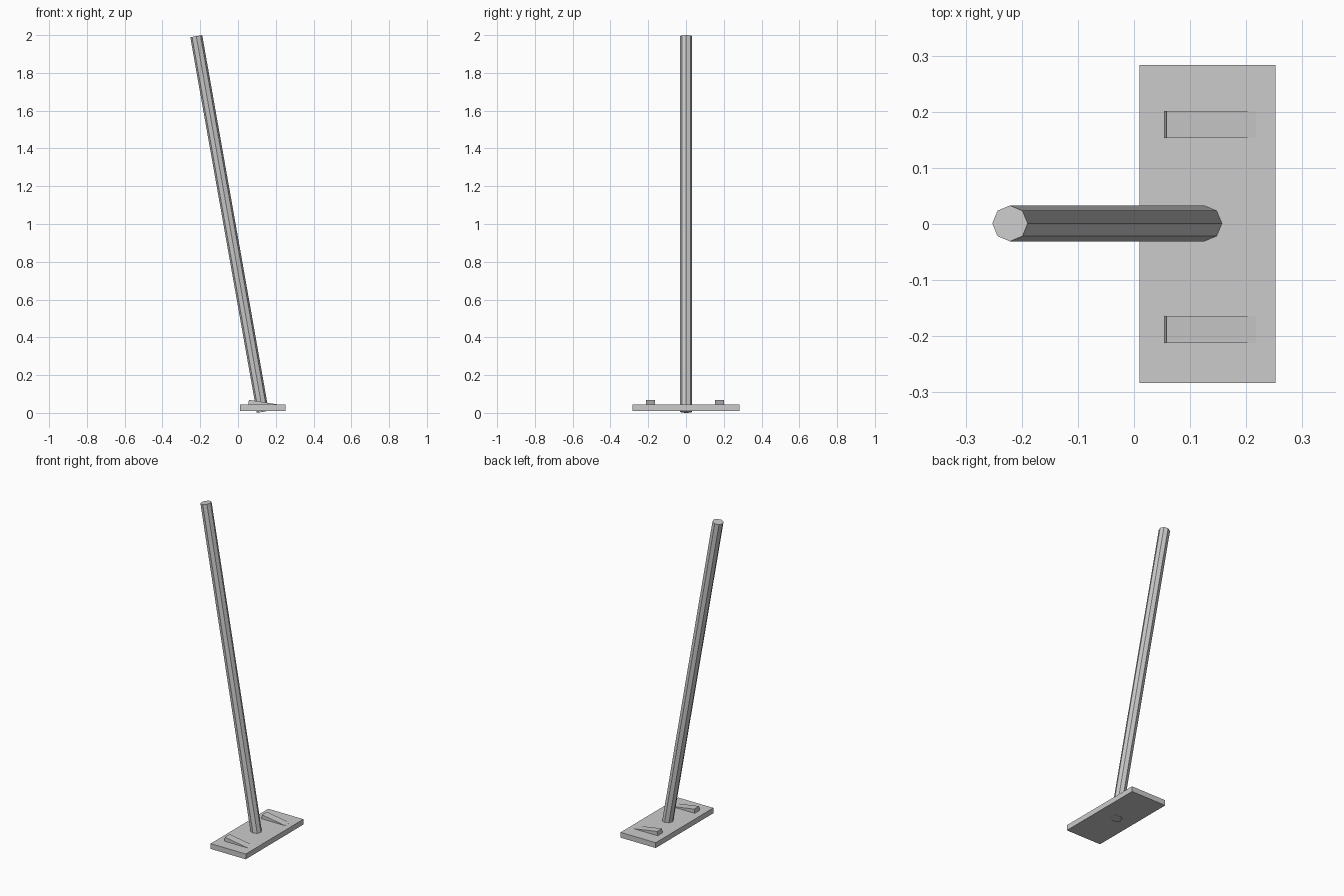
import bpy, bmesh
from math import radians, cos, sin
from mathutils import Vector, Matrix

if "Cube" in bpy.data.objects:
    bpy.data.objects.remove(bpy.data.objects["Cube"])


def finish(name, bm):
    bmesh.ops.recalc_face_normals(bm, faces=bm.faces)
    mesh = bpy.data.meshes.new(name)
    bm.to_mesh(mesh)
    bm.free()
    obj = bpy.data.objects.new(name, mesh)
    bpy.context.collection.objects.link(obj)
    return obj


def box(name, centre, size, tilt=0.0):
    bm = bmesh.new()
    bmesh.ops.create_cube(bm, size=1)
    m = (Matrix.Translation(centre) @ Matrix.Rotation(tilt, 4, 'Y')
         @ Matrix.Diagonal((*size, 1)))
    bmesh.ops.transform(bm, matrix=m, verts=bm.verts)
    return finish(name, bm)


# Flat head plate
box("head_plate", (0.131, 0.0, 0.027), (0.242, 0.567, 0.033))

# Tilted lugs, partly sunk into the plate
tilt = radians(9)
length, thick = 0.161, 0.028
top_left = Vector((0.058, 0, 0.069))
along = Vector((cos(tilt), 0, -sin(tilt)))
up = Vector((sin(tilt), 0, cos(tilt)))
for side, y in (("left", -0.188), ("right", 0.177)):
    centre = top_left + along * length / 2 - up * thick / 2
    centre.y = y
    box(f"{side}_lug", centre, (length, 0.048, thick), tilt)

# Eight-sided leaning handle, passing just through the plate
low, high = Vector((0.131, 0.001, 0.0055)), Vector((-0.221, 0.001, 1.9945))
axis = high - low
lean = axis.angle(Vector((0, 0, 1)))
bm = bmesh.new()
bmesh.ops.create_cone(bm, cap_ends=True, segments=8, radius1=0.032,
                      radius2=0.032, depth=axis.length)
bmesh.ops.transform(bm, verts=bm.verts,
                    matrix=Matrix.Translation((low + high) / 2)
                    @ Matrix.Rotation(-lean, 4, 'Y'))
finish("handle", bm)
